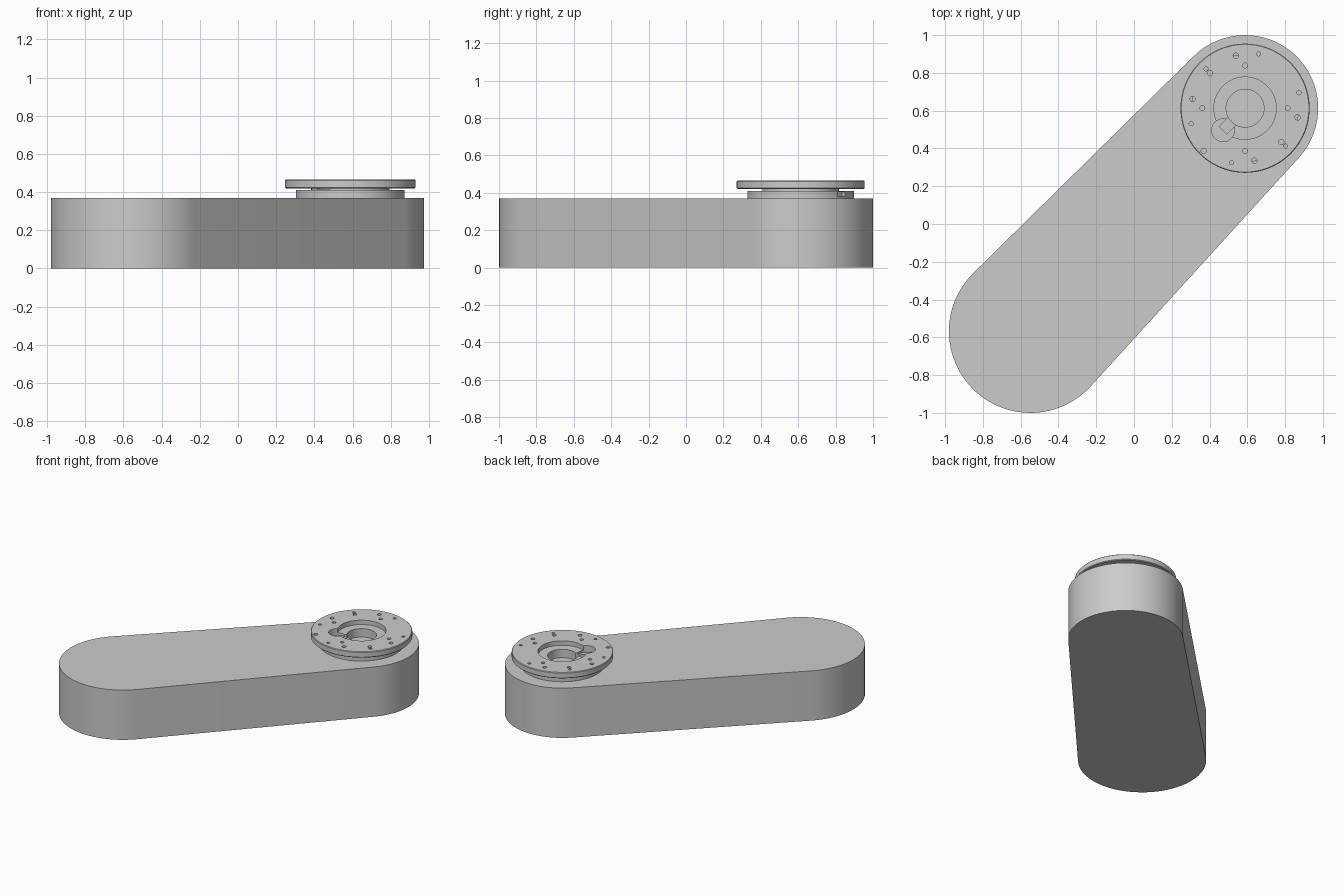
import bpy, bmesh
from math import sin, cos, pi, radians, atan2, acos, hypot
from mathutils import Matrix, Vector

if "Cube" in bpy.data.objects:
    bpy.data.objects.remove(bpy.data.objects["Cube"])

A, RA = (-0.548, -0.568), 0.432      # large end of the arm
B, RB = (0.588, 0.613), 0.387        # flange end of the arm
ARM_TOP = 0.37


def finish(name, bm):
    bmesh.ops.recalc_face_normals(bm, faces=bm.faces)
    me = bpy.data.meshes.new(name)
    bm.to_mesh(me)
    bm.free()
    ob = bpy.data.objects.new(name, me)
    bpy.context.collection.objects.link(ob)
    return ob


def smooth(ob, deg=30):
    bpy.ops.object.select_all(action='DESELECT')
    ob.select_set(True)
    bpy.context.view_layer.objects.active = ob
    bpy.ops.object.shade_smooth_by_angle(angle=radians(deg))


def polar(r, deg):
    return B[0] + r * cos(radians(deg)), B[1] + r * sin(radians(deg))


def add_cylinder(bm, x, y, r, z0, z1, seg=16):
    bmesh.ops.create_cone(bm, cap_ends=True, segments=seg, radius1=r, radius2=r, depth=z1 - z0,
                          matrix=Matrix.Translation((x, y, (z0 + z1) / 2)))


def add_box(bm, x, y, deg, size, z):
    m = Matrix.Translation((x, y, z)) @ Matrix.Rotation(radians(deg), 4, 'Z') @ Matrix.Diagonal((*size, 1))
    bmesh.ops.create_cube(bm, size=1, matrix=m)


def cut(ob, name, bm):
    cutter = finish(name, bm)
    cutter.hide_render = True
    mod = ob.modifiers.new(name, 'BOOLEAN')
    mod.operation, mod.solver, mod.object = 'DIFFERENCE', 'EXACT', cutter
    bpy.context.view_layer.objects.active = ob
    bpy.ops.object.modifier_apply(modifier=name)
    bpy.data.objects.remove(cutter)


# arm body: two arcs joined by their common tangents, extruded up
dx, dy = B[0] - A[0], B[1] - A[1]
axis = atan2(dy, dx)
t = acos((RA - RB) / hypot(dx, dy))
N = 32
outline = []
for (c, r, a0, a1) in ((B, RB, axis - t, axis + t), (A, RA, axis + t, axis - t + 2 * pi)):
    for i in range(N + 1):
        a = a0 + (a1 - a0) * i / N
        outline.append((c[0] + r * cos(a), c[1] + r * sin(a), 0))
bm = bmesh.new()
base = bm.faces.new([bm.verts.new(p) for p in outline])
ext = bmesh.ops.extrude_face_region(bm, geom=[base], use_keep_orig=True)
bmesh.ops.translate(bm, vec=(0, 0, ARM_TOP), verts=[v for v in ext['geom'] if isinstance(v, bmesh.types.BMVert)])
smooth(finish("arm_body", bm))

# output flange: lathed collar, neck, disc, recess and bore
profile = [(0.1, 0.369), (0.285, 0.369), (0.285, 0.41), (0.205, 0.41), (0.205, 0.42),
           (0.337, 0.42), (0.342, 0.425), (0.342, 0.461), (0.338, 0.465),
           (0.165, 0.465), (0.165, 0.432), (0.1, 0.432)]
SEG = 72
bm = bmesh.new()
rings = []
for k in range(SEG):
    rings.append([bm.verts.new((*polar(r, 360 * k / SEG), z)) for r, z in profile])
for k in range(SEG):
    a, b = rings[k], rings[(k + 1) % SEG]
    for j in range(len(profile)):
        n = (j + 1) % len(profile)
        bm.faces.new((a[j], b[j], b[n], a[n]))
flange = finish("output_flange", bm)

# bolt and dowel holes through the disc
bm = bmesh.new()
holes = [(0.226, d, 0.013) for d in (0, 90, 180, 270)]
holes += [(0.262, d, 0.014) for d in (135, -43)] + [(0.293, d, 0.011) for d in (135, -43)]
holes += [(0.282, d, 0.014) for d in (-10, 100, 170, 280)]
holes += [(0.297, d, 0.011) for d in (16, 76, 196, 256)] + [(0.315, 226, 0.014)]
for r, d, rad in holes:
    add_cylinder(bm, *polar(r, d), rad, 0.414, 0.5)
cut(flange, "hole_cutter", bm)

# cable slot: round pocket and a deeper channel leading to the bore
bm = bmesh.new()
add_cylinder(bm, *polar(0.165, 225), 0.06, 0.415, 0.5, 32)
cut(flange, "pocket_cutter", bm)
bm = bmesh.new()
add_box(bm, *polar(0.11, 225), 225, (0.11, 0.055, 0.12), 0.455)
cut(flange, "channel_cutter", bm)

# small notch in the collar edge
bm = bmesh.new()
add_box(bm, *polar(0.285, 50), 50, (0.04, 0.06, 0.026), 0.392)
cut(flange, "notch_cutter", bm)
smooth(flange)
